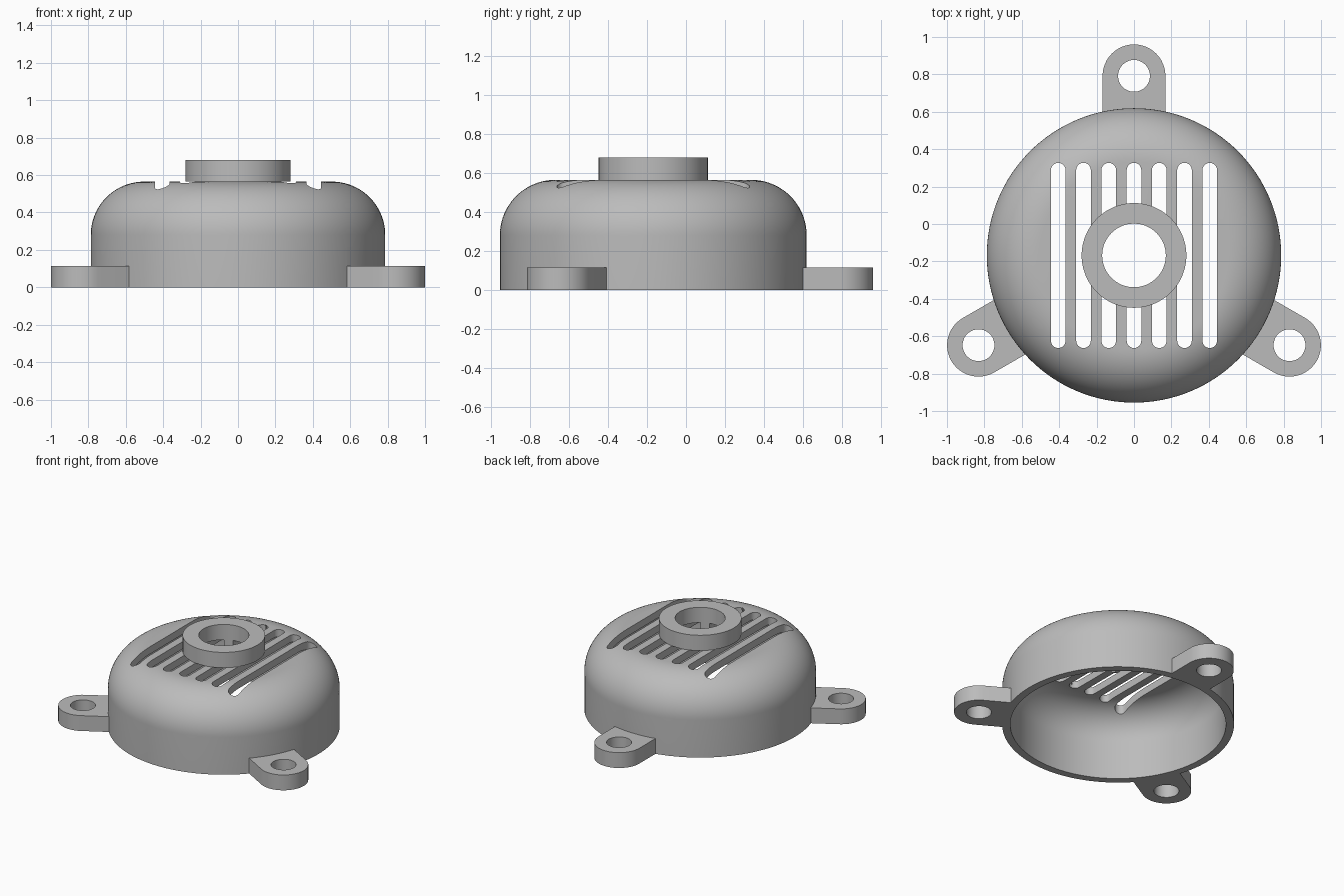
import bpy
import bmesh
from math import sin, cos, pi, radians
from mathutils import Matrix

if "Cube" in bpy.data.objects:
    bpy.data.objects.remove(bpy.data.objects["Cube"])

CY = -0.168                     # centre of the round body in y
R, WALL, TOP, FILLET = 0.787, 0.055, 0.565, 0.285
HUB_R, BORE_R = 0.28, 0.17
LUG_D, LUG_R, LUG_HOLE, LUG_H = 0.96, 0.168, 0.085, 0.115

grey = bpy.data.materials.new("plain grey")
grey.use_nodes = True
grey.diffuse_color = (0.5, 0.5, 0.5, 1)
grey.node_tree.nodes["Principled BSDF"].inputs["Base Color"].default_value = (0.5, 0.5, 0.5, 1)


def add_object(name, bm):
    bmesh.ops.recalc_face_normals(bm, faces=bm.faces)
    mesh = bpy.data.meshes.new(name)
    bm.to_mesh(mesh)
    bm.free()
    mesh.materials.append(grey)
    obj = bpy.data.objects.new(name, mesh)
    bpy.context.collection.objects.link(obj)
    return obj


def lathe(name, profile, steps=128):
    """Spin a closed (radius, z) profile about the body axis."""
    bm = bmesh.new()
    rings = [[bm.verts.new((r * cos(2 * pi * i / steps), CY + r * sin(2 * pi * i / steps), z))
              for r, z in profile] for i in range(steps)]
    n = len(profile)
    for i in range(steps):
        a, b = rings[i], rings[(i + 1) % steps]
        for j in range(n):
            k = (j + 1) % n
            bm.faces.new((a[j], b[j], b[k], a[k]))
    return add_object(name, bm)


def prism(bm, outline, z0, z1, matrix=Matrix()):
    """Extrude a flat outline from z0 to z1."""
    low = [bm.verts.new(matrix @ Matrix.Translation((x, y, z0)).translation) for x, y in outline]
    face = bm.faces.new(low)
    moved = bmesh.ops.extrude_face_region(bm, geom=[face])["geom"]
    bmesh.ops.translate(bm, vec=(0, 0, z1 - z0),
                        verts=[v for v in moved if isinstance(v, bmesh.types.BMVert)])


def arc(x, y, r, start, end, n=24):
    return [(x + r * cos(radians(start + (end - start) * i / n)),
             y + r * sin(radians(start + (end - start) * i / n))) for i in range(n + 1)]


def boolean(obj, other, operation):
    mod = obj.modifiers.new(operation.title(), 'BOOLEAN')
    mod.operation, mod.solver, mod.object = operation, 'EXACT', other
    bpy.context.view_layer.objects.active = obj
    bpy.ops.object.modifier_apply(modifier=mod.name)
    bpy.data.objects.remove(other)


# Hollow domed cover with a central opening
outer = arc(R - FILLET, TOP - FILLET, FILLET, 0, 90)
inner = arc(R - FILLET, TOP - FILLET, FILLET - WALL, 90, 0)
cover = lathe("domed_cover", [(R, 0)] + outer + [(BORE_R, TOP), (BORE_R, TOP - WALL)]
              + inner + [(R - WALL, 0)])

# Seven round-ended ventilation slots
bm = bmesh.new()
for i in range(-3, 4):
    x, r, half = i * 0.135, 0.039, 0.456
    prism(bm, arc(x, CY + half, r, 0, 180, 16) + arc(x, CY - half, r, 180, 360, 16), 0.3, 0.8)
boolean(cover, add_object("slot_cutter", bm), 'DIFFERENCE')

# Three mounting lugs with round ends and screw holes
for angle in (90, 210, 330):
    turn = Matrix.Translation((0, CY, 0)) @ Matrix.Rotation(radians(angle), 4, 'Z')
    bm = bmesh.new()
    prism(bm, [(0.75, -LUG_R)] + arc(LUG_D, 0, LUG_R, -90, 90) + [(0.75, LUG_R)], 0, LUG_H, turn)
    lug = add_object("mounting_lug", bm)
    bm = bmesh.new()
    prism(bm, arc(LUG_D, 0, LUG_HOLE, 0, 360, 48)[:-1], -0.1, 0.3, turn)
    boolean(lug, add_object("hole_cutter", bm), 'DIFFERENCE')
    boolean(cover, lug, 'UNION')

# Raised collar around the opening
collar = lathe("centre_collar", [(HUB_R, TOP), (HUB_R, 0.68), (BORE_R, 0.68), (BORE_R, TOP)], 96)

# Smooth curves, crisp edges
bpy.ops.object.select_all(action='DESELECT')
for obj in (cover, collar):
    obj.select_set(True)
bpy.context.view_layer.objects.active = cover
bpy.ops.object.shade_smooth_by_angle(angle=radians(30))
